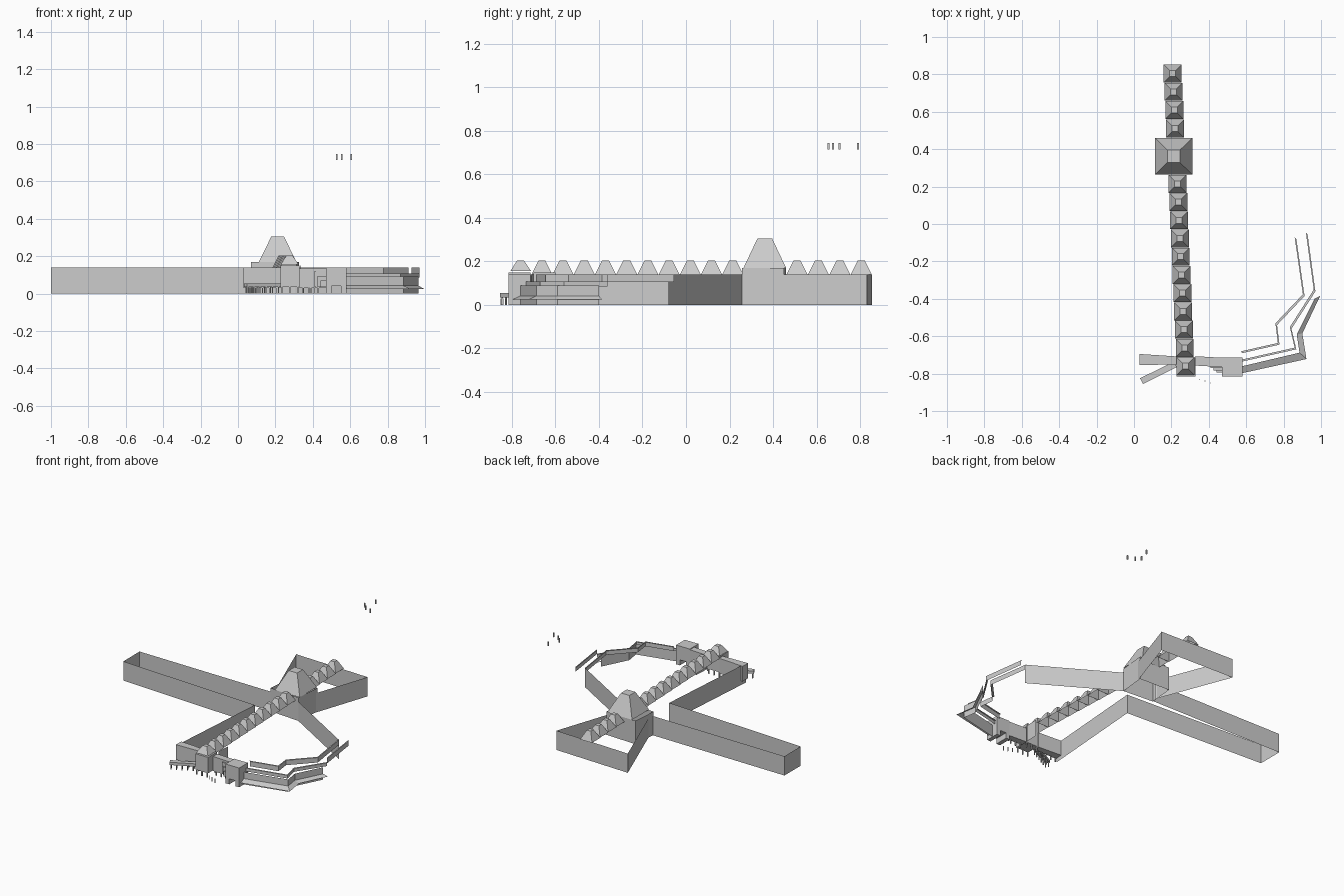
import bpy
import math

if "Cube" in bpy.data.objects:
    bpy.data.objects.remove(bpy.data.objects["Cube"])


def make(name, verts, faces):
    me = bpy.data.meshes.new(name)
    me.from_pydata(verts, [], faces)
    ob = bpy.data.objects.new(name, me)
    bpy.context.collection.objects.link(ob)
    return ob


def wall(name, path, z0, z1, closed=False):
    """Thin upright wall following a plan path."""
    n = len(path)
    verts = [(x, y, z0) for x, y in path] + [(x, y, z1) for x, y in path]
    faces = [(i, (i + 1) % n, n + (i + 1) % n, n + i)
             for i in range(n if closed else n - 1)]
    return make(name, verts, faces)


def prism(name, plan, z0, z1):
    """Closed block from a plan polygon."""
    n = len(plan)
    verts = [(x, y, z0) for x, y in plan] + [(x, y, z1) for x, y in plan]
    faces = [(i, (i + 1) % n, n + (i + 1) % n, n + i) for i in range(n)]
    faces += [tuple(range(n))[::-1], tuple(range(n, 2 * n))]
    return make(name, verts, faces)


def block(name, x0, x1, y0, y1, z0, z1):
    return prism(name, [(x0, y0), (x1, y0), (x1, y1), (x0, y1)], z0, z1)


def hood(name, cx, cy, hx, hy, z0, top, z1):
    """Truncated pyramid, open underneath."""
    sq = [(-1, -1), (1, -1), (1, 1), (-1, 1)]
    verts = [(cx + a * hx, cy + b * hy, z0) for a, b in sq]
    verts += [(cx + a * top, cy + b * top, z1) for a, b in sq]
    faces = [(i, (i + 1) % 4, 4 + (i + 1) % 4, 4 + i) for i in range(4)]
    return make(name, verts, faces + [(4, 5, 6, 7)])


def strip(name, outer, inner, zo, zi):
    """Roof band between two plan paths."""
    n = len(outer)
    verts = [(x, y, zo) for x, y in outer] + [(x, y, zi) for x, y in inner]
    return make(name, verts, [(i, i + 1, n + i + 1, n + i) for i in range(n - 1)])


H = 0.14

# perimeter walls of the wings
wall("west_wing_wall", [(0.04, -0.745), (0.10, 0.05), (-1, 0.11),
                        (-1, 0.297), (0.08, 0.28)], 0, H)
wall("north_wing_wall", [(0.08, 0.31), (-0.13, 0.855), (0.46, 0.832),
                         (0.325, 0.43)], 0, H)
wall("east_wing_back_wall", [(0.87, -0.08), (0.305, 0.257)], 0, H)

# central tower and its base
wall("tower_base", [(0.07, 0.275), (0.305, 0.257), (0.325, 0.45), (0.085, 0.46)],
     0, 0.17, True)
hood("tower_roof", 0.212, 0.362, 0.10, 0.098, 0.17, 0.034, 0.305)

# row of skylights along the spine
ys = [-0.76 + 0.0975 * i for i in range(11)] + [0.51 + 0.0985 * i for i in range(4)]
for i, y in enumerate(ys):
    x = 0.207 + (0.8 - y) * 0.044
    hood("skylight", x, y, 0.048, 0.048, 0.155 if i == 0 else H, 0.016, 0.204)

# terraced east wing: sloped eave, lower storey, upper storey
strip("lower_eave",
      [(0.58, -0.797), (0.922, -0.722), (0.90, -0.585), (0.995, -0.385)],
      [(0.58, -0.76), (0.885, -0.688), (0.87, -0.59), (0.965, -0.40)], 0.025, 0.042)
lower = [(0.58, -0.735), (0.868, -0.67), (0.842, -0.56), (0.97, -0.36), (0.928, -0.055)]
upper = [(0.58, -0.69), (0.778, -0.645), (0.765, -0.54), (0.912, -0.385), (0.868, -0.08)]


def inset(path):
    return [(x - 0.009, y + 0.009) for x, y in path]


wall("lower_storey", [(0.58, -0.76), (0.885, -0.688), (0.87, -0.59), (0.965, -0.40)],
     0, 0.09)
wall("lower_storey_band", lower[:4], 0.085, 0.108)
strip("lower_coping", lower[:4], inset(lower)[:4], 0.108, 0.108)
wall("upper_storey_front", lower[3:], 0.105, H)
strip("upper_side_coping", lower[3:], inset(lower)[3:], H, H)
wall("upper_storey", upper, 0.105, H)
strip("upper_coping", upper, inset(upper), H, H)

# south entrance: hall at the end of the spine
block("entrance_hall", 0.228, 0.33, -0.815, -0.715, 0.035, 0.15)
for x in (0.235, 0.278, 0.32):
    for y in (-0.81, -0.72):
        block("hall_post", x - 0.004, x + 0.004, y - 0.004, y + 0.004, 0, 0.035)
wall("hall_side_screen", [(0.333, -0.70), (0.338, -0.60)], 0.03, 0.15)

# west annex raised on posts
prism("west_annex", [(0.03, -0.755), (0.228, -0.75), (0.228, -0.708), (0.03, -0.695)],
      0.03, H)
for i in range(5):
    x = 0.05 + 0.04 * i
    block("annex_post", x - 0.003, x + 0.003, -0.75, -0.744, 0, 0.03)

# diagonal covered walk
prism("walk_canopy", [(0.048, -0.855), (0.228, -0.765), (0.215, -0.735), (0.032, -0.825)],
      0.035, 0.055)
for i in range(6):
    t = i / 5
    for ox, oy in ((0.052, -0.845), (0.042, -0.826)):
        x, y = ox + 0.165 * t, oy + 0.083 * t
        block("walk_post", x - 0.003, x + 0.003, y - 0.003, y + 0.003, 0, 0.035)

# link building with stepped front
prism("link_building", [(0.33, -0.757), (0.47, -0.765), (0.47, -0.715), (0.33, -0.707)],
      0.03, 0.135)
for i in range(3):
    block("front_step", 0.41 + 0.015 * i, 0.47, -0.77 - 0.012 * i, -0.755,
          0.035, 0.12 - 0.025 * i)
for x in (0.35, 0.39, 0.43):
    block("link_post", x - 0.004, x + 0.004, -0.755, -0.747, 0, 0.03)

# gate block
block("gate_block", 0.47, 0.58, -0.815, -0.715, 0.04, H)
for x0, x1 in ((0.47, 0.50), (0.55, 0.58)):
    block("gate_leg", x0, x1, -0.815, -0.715, 0, 0.04)

# small markers in the forecourt
for x, y in ((0.35, -0.83), (0.38, -0.84), (0.41, -0.85)):
    block("forecourt_post", x - 0.002, x + 0.002, y - 0.002, y + 0.002, 0, 0.03)

# little open tubes floating high above the north east
for x, y in ((0.605, 0.655), (0.555, 0.675), (0.527, 0.705), (0.555, 0.79)):
    r = 0.006
    wall("high_tube", [(x + r * math.cos(a), y + r * math.sin(a))
                       for a in [math.pi / 4 + k * math.pi / 2 for k in range(4)]],
         0.715, 0.745, True)
